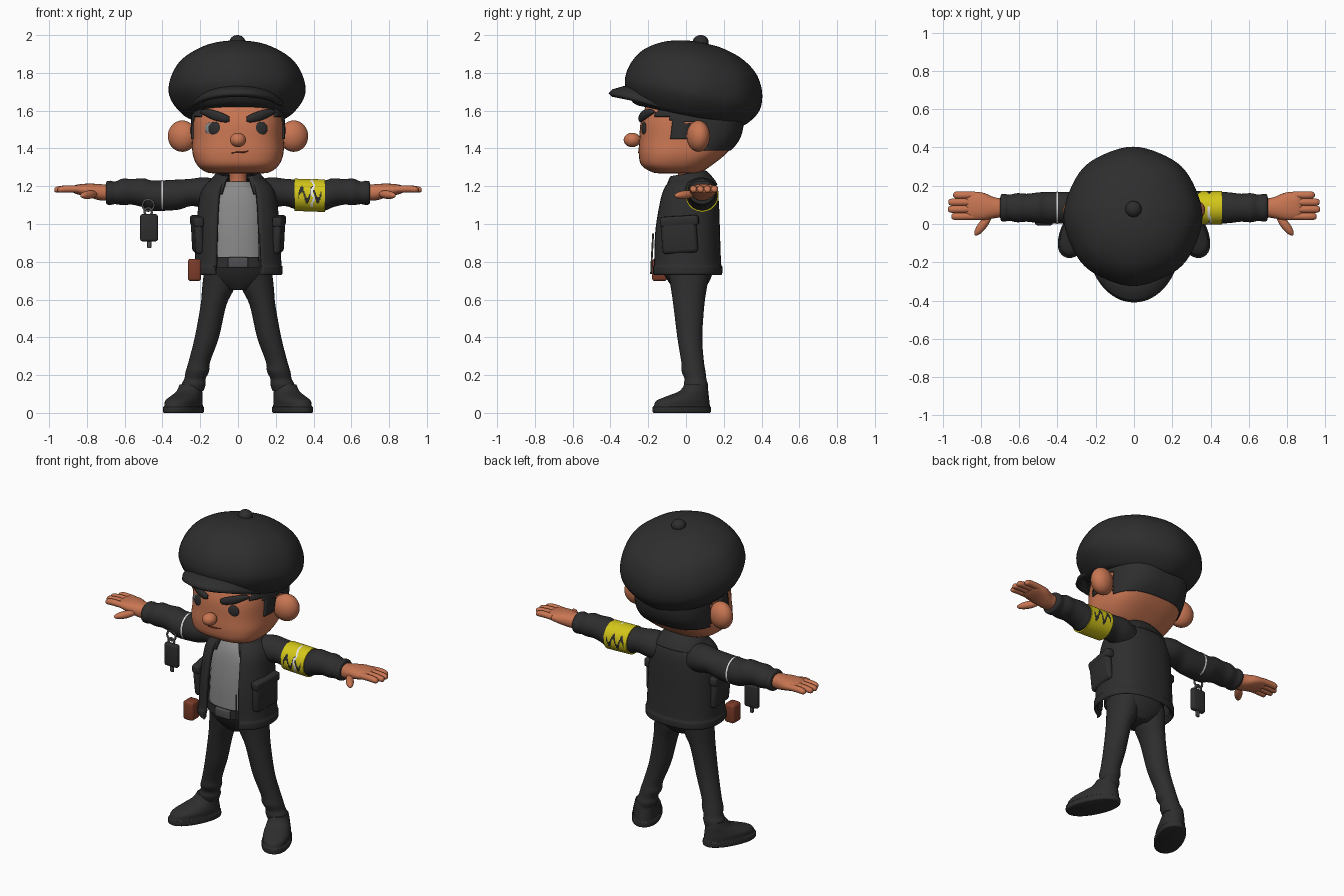
import bpy, bmesh, math
from mathutils import Vector

if "Cube" in bpy.data.objects:
    bpy.data.objects.remove(bpy.data.objects["Cube"], do_unlink=True)


def material(name, r, g, b):
    m = bpy.data.materials.new(name)
    m.use_nodes = True
    m.diffuse_color = (r, g, b, 1)
    m.node_tree.nodes["Principled BSDF"].inputs["Base Color"].default_value = (r, g, b, 1)
    return m


SKIN = material("skin", .58, .18, .085)
DARK = material("charcoal cloth", .027, .027, .027)
GREY = material("grey shirt", .25, .25, .25)
YELLOW = material("yellow band", .66, .57, .01)
BROWN = material("brown leather", .2, .045, .022)
METAL = material("dark metal", .08, .08, .085)
WHITE = material("white trim", .8, .8, .8)


def finish(name, bm, mat, solid=0, angle=50):
    me = bpy.data.meshes.new(name)
    bm.to_mesh(me)
    bm.free()
    me.materials.append(mat)
    me.polygons.foreach_set("use_smooth", [True] * len(me.polygons))
    me.set_sharp_from_angle(angle=math.radians(angle))
    ob = bpy.data.objects.new(name, me)
    bpy.context.collection.objects.link(ob)
    if solid:
        mod = ob.modifiers.new("thickness", "SOLIDIFY")
        mod.thickness, mod.offset = solid, -1
    return ob


def smooth_rings(rings, dense):
    """Catmull-Rom interpolation between the given rings."""
    out = []
    for i in range(len(rings) - 1):
        q = [rings[max(0, min(len(rings) - 1, i + k))] for k in (-1, 0, 1, 2)]
        for j in range(dense):
            t = j / dense
            out.append([.5 * (2 * b + (c - a) * t + (2 * a - 5 * b + 4 * c - d) * t * t
                              + (3 * b - a - 3 * c + d) * t ** 3) for a, b, c, d in zip(*q)])
    return out + [rings[-1]]


def loft(name, rings, mat, axis="z", p=2, n=32, dense=4, gap=0, side=1, solid=0, ripple=0, keep=None):
    """Skin rings (along, centre a, centre b, radius a, radius b) along z or x; gap opens the front."""
    bm = bmesh.new()
    power = lambda v: math.copysign(abs(v) ** (2 / p), v)
    cols = n + 1 if gap else n
    grid = []
    for u, a, b, ra, rb in smooth_rings(rings, dense):
        row = []
        for k in range(cols):
            t = gap + (2 * math.pi - 2 * gap) * k / n
            w = 1 + ripple * math.cos(8 * t)
            x, y = a + ra * w * power(math.sin(t)), b - rb * w * power(math.cos(t))
            co = (x, y, u) if axis == "z" else (u, x, y)
            row.append(bm.verts.new((side * co[0], co[1], co[2])))
        grid.append(row)
    for r0, r1 in zip(grid, grid[1:]):
        for k in range(n):
            m = (k + 1) % cols
            bm.faces.new((r0[k], r0[m], r1[m], r1[k]))
    if not gap:
        bm.faces.new(grid[0])
        bm.faces.new(grid[-1])
    bmesh.ops.recalc_face_normals(bm, faces=bm.faces)
    if keep:
        drop = [f for f in bm.faces if not keep(f.calc_center_median())]
        bmesh.ops.delete(bm, geom=drop, context="FACES")
    return finish(name, bm, mat, solid)


def ball(name, loc, size, mat):
    bm = bmesh.new()
    bmesh.ops.create_uvsphere(bm, u_segments=32, v_segments=18, radius=1)
    bmesh.ops.scale(bm, vec=size, verts=bm.verts)
    ob = finish(name, bm, mat)
    ob.location = loc
    return ob


def box(name, loc, size, mat, bevel=.012):
    bm = bmesh.new()
    bmesh.ops.create_cube(bm, size=1)
    bmesh.ops.scale(bm, vec=size, verts=bm.verts)
    bmesh.ops.bevel(bm, geom=bm.edges[:], offset=bevel, segments=3, profile=.5, affect="EDGES")
    ob = finish(name, bm, mat)
    ob.location = loc
    return ob


def tube(name, points, radius, mat):
    cu = bpy.data.curves.new(name, "CURVE")
    cu.dimensions, cu.bevel_depth, cu.bevel_resolution, cu.use_fill_caps = "3D", radius, 3, True
    sp = cu.splines.new("POLY")
    sp.points.add(len(points) - 1)
    for q, co in zip(sp.points, points):
        q.co = (*co, 1)
    cu.materials.append(mat)
    ob = bpy.data.objects.new(name, cu)
    bpy.context.collection.objects.link(ob)
    return ob


# Head, hair shell and neck
head = [(1.268, 0, -.05, .13, .09), (1.275, 0, -.05, .17, .13), (1.31, 0, -.05, .215, .185),
        (1.37, 0, -.02, .24, .23), (1.45, 0, .015, .242, .262), (1.55, 0, .03, .24, .268), (1.66, 0, .04, .22, .24)]
loft("head", head, SKIN, p=2.7, n=64, dense=8)


def hairy(c):
    return ((c.y > .1 and c.z > 1.39) or (c.y > -.08 and c.z > 1.545)
            or (-.08 < c.y < .01 and c.z > 1.45) or (abs(c.x) > .2 and c.y < 0 and c.z > 1.57))


hair = [(u, a, b, ra + .008, rb + .008) for u, a, b, ra, rb in head]
loft("hair", hair, DARK, p=2.7, n=96, dense=12, solid=.014, keep=hairy)
loft("neck", [(1.17, 0, .01, .06, .06), (1.22, 0, .01, .045, .045), (1.3, 0, 0, .05, .05)], SKIN)

# Face
ball("nose", (0, -.285, 1.445), (.042, .045, .038), SKIN)
for s, tag in ((1, "left"), (-1, "right")):
    ball(tag + "_ear", (s * .295, .065, 1.465), (.078, .06, .083), SKIN).rotation_euler = (0, 0, s * .3)
    eye = ball(tag + "_eye", (s * .122, -.222, 1.505), (.036, .012, .036), DARK)
    eye.rotation_euler = (0, 0, s * .25)
    loft(tag + "_eyebrow", [(.045, -.238, 1.555, .008, .012), (.07, -.238, 1.56, .015, .022),
                            (.13, -.222, 1.577, .015, .026), (.18, -.188, 1.592, .014, .016),
                            (.2, -.17, 1.592, .006, .005)], DARK, axis="x", n=16, side=s)
ball("right_eye_white", (-.142, -.212, 1.505), (.036, .01, .033), GREY).rotation_euler = (0, 0, -.4)
tube("mouth", [(-.035, -.25, 1.378), (.03, -.251, 1.38), (.065, -.243, 1.39)], .004, BROWN)

# Cap with crown, brim and button
crown = [(-.165, 0, 0, .255, .27), (-.15, 0, 0, .29, .305), (-.09, 0, 0, .34, .35), (-.03, 0, 0, .36, .365),
         (.05, 0, 0, .345, .35), (.13, 0, 0, .295, .3), (.19, 0, 0, .205, .21), (.222, 0, 0, .1, .1), (.228, 0, 0, .01, .01)]
cap = loft("cap_crown", crown, DARK, n=64, dense=5, ripple=.008)
cap.location, cap.rotation_euler = (-.005, .045, 1.735), (-.2, 0, 0)
ball("cap_button", (-.003, .078, 1.964), (.042, .042, .036), DARK)
bm = bmesh.new()
rows = []
for inner, reach, drop in ((.235, .27, 0), (.252, .36, .005), (.262, .42, .022), (.258, .44, .042)):
    rows.append([])
    for k in range(33):
        t = math.radians(-85 + 170 * k / 32)
        rows[-1].append(bm.verts.new((inner * math.sin(t), .03 - reach * math.cos(t) ** .8,
                                      1.625 + .11 * math.cos(t) - drop)))
for r0, r1 in zip(rows, rows[1:]):
    for k in range(32):
        bm.faces.new((r0[k], r1[k], r1[k + 1], r0[k + 1]))
finish("cap_brim", bm, DARK, solid=.028)

# Torso: shirt, open jacket, collar, belt
loft("shirt", [(.77, 0, 0, .17, .145), (.95, 0, .005, .165, .145), (1.1, 0, .01, .16, .13),
               (1.18, 0, .01, .12, .105), (1.225, 0, .01, .07, .07)], GREY, p=2.3)
jacket = [(.73, 0, 0, .228, .186), (.74, 0, 0, .236, .192), (.775, 0, 0, .236, .192), (.79, 0, 0, .23, .186),
          (.95, 0, 0, .222, .18), (1.08, 0, .008, .212, .168), (1.17, 0, .015, .195, .152),
          (1.225, 0, .02, .155, .122), (1.255, 0, .025, .1, .085)]
loft("jacket", jacket, DARK, p=2.4, n=48, gap=.47, solid=.022)
collar = loft("collar", [(-.055, 0, 0, .175, .15), (-.02, 0, 0, .155, .135), (.025, 0, 0, .12, .105), (.03, 0, 0, .1, .09)],
              DARK, p=2.2, gap=.5, solid=.018)
collar.location, collar.rotation_euler = (0, .01, 1.238), (.17, 0, 0)
loft("belt", [(.77, 0, 0, .176, .152), (.825, 0, 0, .176, .152)], DARK, p=2.3, dense=1)
box("belt_buckle", (0, -.153, .797), (.105, .02, .055), METAL, .006)
tube("zipper", [(.118, -.185, .735), (.116, -.182, .8), (.11, -.174, .95)], .005, METAL)
box("holster", (-.23, -.14, .757), (.07, .08, .118), BROWN, .015)
loft("hips", [(.65, 0, .015, .06, .075), (.69, 0, .015, .14, .105), (.74, 0, .01, .175, .13), (.8, 0, 0, .172, .145)], DARK, p=2.3)

# Limbs and paired details
for s, tag in ((1, "left"), (-1, "right")):
    flap = box(tag + "_pocket", (s * .215, -.035, .935), (.045, .19, .18), DARK, .02)
    flap.rotation_euler = (.06, s * .06, s * -.12)
    flap = box(tag + "_pocket_flap", (s * .218, -.035, 1.015), (.052, .205, .055), DARK, .015)
    flap.rotation_euler = (.06, s * .06, s * -.12)
    loft(tag + "_leg", [(.75, .095, .015, .085, .11), (.66, .105, .015, .085, .095), (.57, .13, .015, .068, .082),
                        (.4, .165, .02, .064, .066), (.27, .205, .035, .057, .06), (.22, .215, .04, .062, .063),
                        (.18, .228, .05, .056, .058), (.15, .235, .052, .064, .064), (.115, .24, .055, .056, .058)],
         DARK, side=s)
    shoe = loft(tag + "_shoe", [(0, 0, -.083, .078, .158), (.006, 0, -.083, .084, .166), (.03, 0, -.083, .084, .166),
                                (.036, 0, -.082, .077, .16), (.065, 0, -.076, .077, .15), (.09, 0, -.045, .07, .115),
                                (.115, 0, -.012, .063, .078), (.15, 0, 0, .055, .06)], DARK, p=2.2)
    shoe.location, shoe.rotation_euler = (s * .252, .052, 0), (0, 0, s * .46)
    # Sleeve
    loft(tag + "_sleeve", [(.1, .06, 1.15, .09, .085), (.18, .08, 1.165, .088, .082), (.25, .085, 1.167, .08, .072),
                           (.32, .085, 1.155, .082, .08), (.45, .085, 1.15, .082, .08), (.5, .085, 1.165, .08, .077),
                           (.56, .085, 1.17, .073, .068), (.61, .085, 1.17, .076, .07), (.65, .085, 1.165, .068, .06),
                           (.675, .085, 1.165, .072, .064), (.695, .085, 1.165, .068, .06), (.7, .085, 1.165, .045, .04)],
         DARK, axis="x", side=s)
    # Hand with four fingers and a thumb
    loft(tag + "_palm", [(.67, .085, 1.165, .045, .04), (.73, .085, 1.168, .055, .043), (.79, .092, 1.178, .072, .036),
                         (.85, .095, 1.183, .072, .026), (.875, .095, 1.183, .06, .016)],
         SKIN, axis="x", p=2.3, n=24, side=s)
    for i in range(4):
        y, tip = .04 + i * .037, (.955, .972, .97, .945)[i]
        loft(f"{tag}_finger_{i + 1}", [(.83, y, 1.184, .018, .018), (.9, y, 1.186, .02, .019),
                                       (tip - .012, y, 1.182, .018, .016), (tip, y, 1.18, .006, .006)],
             SKIN, axis="x", n=14, side=s)
    thumb = ball(tag + "_thumb", (s * .79, -.005, 1.155), (.068, .023, .022), SKIN)
    thumb.rotation_euler = (0, .08 * s, s * -.92)

# Armband with painted zigzag and pale crease
band = loft("armband", [(.3, .085, 1.155, .088, .085), (.38, .085, 1.152, .088, .086), (.46, .085, 1.15, .088, .086)],
            YELLOW, axis="x", n=72, dense=16)
band.data.materials.append(DARK)
band.data.materials.append(WHITE)
for f in band.data.polygons:
    c = f.center
    u = c.x - .38
    zig = 1.155 + .03 * math.sin(u * 110)
    if abs(u) < .062 and abs(c.z - zig) < .016 and f.area < .01:
        f.material_index = 1
    if abs(u - .015 - .006 * math.sin(c.z * 90)) < .006 and c.y < .09 and c.z > 1.09:
        f.material_index = 2

# Key ring hanging from the other sleeve
loft("sleeve_ring", [(.396, .085, 1.152, .084, .082), (.406, .085, 1.152, .084, .082)], WHITE, axis="x", side=-1, dense=1)
for i, (z, r) in enumerate(((1.1, .03), (1.065, .02))):
    ring = [Vector((-.475 + r * math.cos(a * math.pi / 12), .01, z + r * math.sin(a * math.pi / 12))) for a in range(25)]
    tube(f"key_ring_{i + 1}", ring, .006, METAL)
box("key_fob", (-.471, .01, .98), (.095, .035, .145), DARK, .014)
box("key_tip", (-.47, .01, .895), (.022, .014, .045), METAL, .004)
